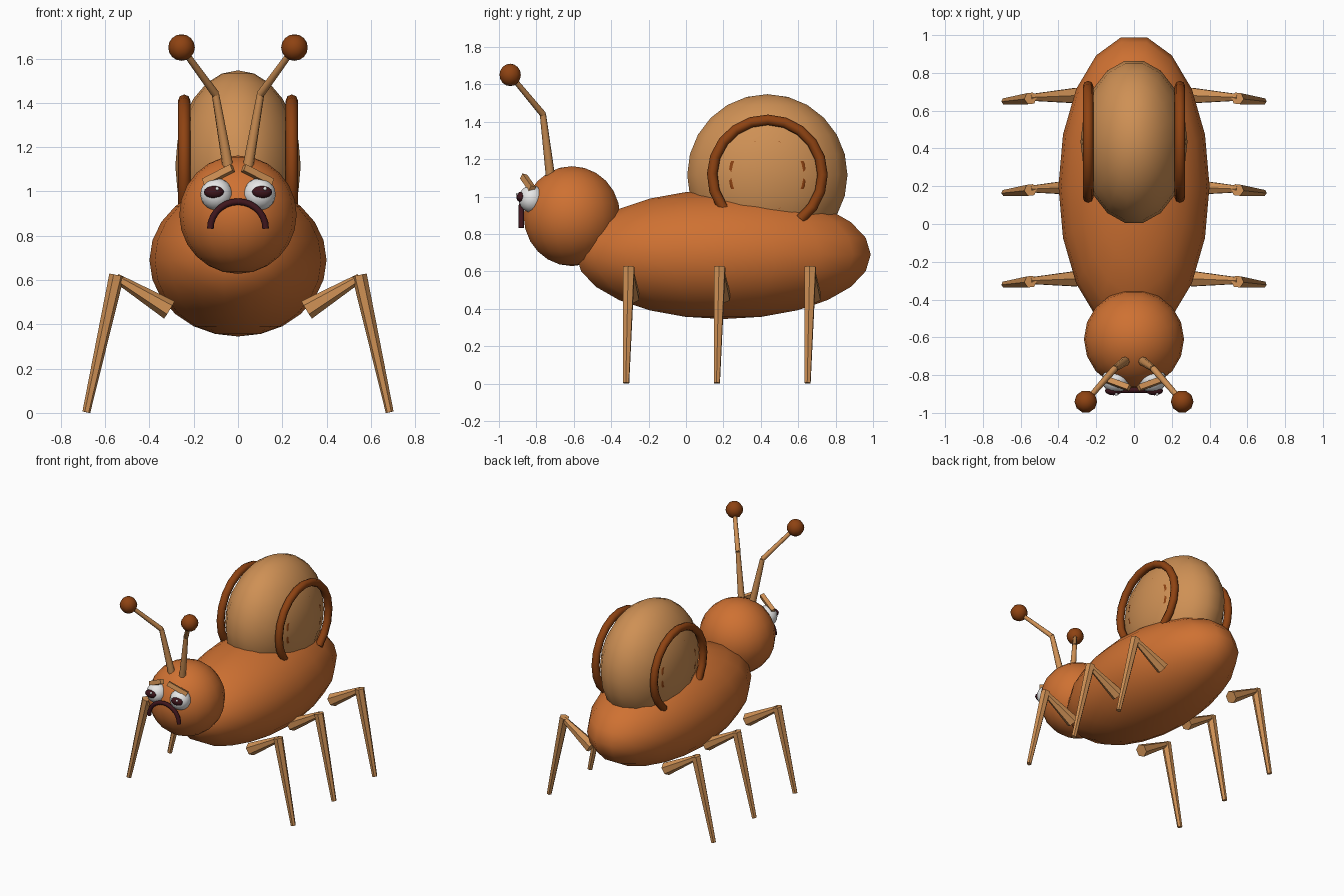
import bpy, math
from mathutils import Vector

if "Cube" in bpy.data.objects:
    bpy.data.objects.remove(bpy.data.objects["Cube"])


def material(name, rgb):
    m = bpy.data.materials.new(name)
    m.diffuse_color = (*rgb, 1)
    m.use_nodes = True
    m.node_tree.nodes["Principled BSDF"].inputs["Base Color"].default_value = m.diffuse_color
    return m


ORANGE = material("orange skin", (0.62, 0.165, 0.032))
TAN = material("tan", (0.62, 0.28, 0.09))
BROWN = material("brown", (0.27, 0.055, 0.006))
MAROON = material("dark maroon", (0.05, 0.008, 0.012))
WHITE = material("white", (0.8, 0.8, 0.8))


def finish(name, mat, smooth=True, angle=40):
    o = bpy.context.object
    o.name = name
    o.data.materials.append(mat)
    if smooth:
        bpy.ops.object.shade_smooth_by_angle(angle=math.radians(angle))
    return o


def ball(name, loc, size, mat, seg=18, rings=12):
    bpy.ops.mesh.primitive_uv_sphere_add(segments=seg, ring_count=rings, radius=1, location=loc)
    o = bpy.context.object
    o.rotation_euler.z = math.pi / 2 if seg % 4 else 0
    # a vertex column always faces the front and back
    if seg % 4:
        o.scale = (size[1], size[0], size[2])
    else:
        o.scale = size
    bpy.ops.object.transform_apply(location=False)
    return finish(name, mat, angle=60)


def limb(name, a, b, r1, r2, mat, sides=6):
    a, b = Vector(a), Vector(b)
    bpy.ops.mesh.primitive_cone_add(vertices=sides, radius1=r1, radius2=r2,
                                    depth=(b - a).length, location=(a + b) / 2)
    bpy.context.object.rotation_euler = (b - a).to_track_quat('Z', 'Y').to_euler()
    return finish(name, mat, sides > 6, 50)


def arc_tube(name, point, a0, a1, steps, r, mat, cyclic=False):
    """Round tube swept through point(angle) between two angles in degrees."""
    cu = bpy.data.curves.new(name, 'CURVE')
    cu.dimensions = '3D'
    cu.bevel_depth, cu.bevel_resolution = r, 2
    cu.use_fill_caps = True
    sp = cu.splines.new('POLY')
    sp.points.add(steps - 1)
    sp.use_cyclic_u = cyclic
    div = steps if cyclic else steps - 1
    for i, p in enumerate(sp.points):
        p.co = (*point(math.radians(a0 + (a1 - a0) * i / div)), 1)
    o = bpy.data.objects.new(name, cu)
    bpy.context.collection.objects.link(o)
    bpy.ops.object.select_all(action='DESELECT')
    o.select_set(True)
    bpy.context.view_layer.objects.active = o
    bpy.ops.object.convert(target='MESH')
    return finish(name, mat, angle=50)


# Body, head and shell
ball("body", (0, 0.2, 0.69), (0.4, 0.8, 0.345), ORANGE)
ball("head", (0, -0.61, 0.895), (0.265, 0.262, 0.267), ORANGE)
ball("shell", (0, 0.435, 1.115), (0.283, 0.435, 0.432), TAN)

# Mouth: downturned arc
arc_tube("mouth", lambda t: (0.125 * math.cos(t), -0.88, 0.832 + 0.122 * math.sin(t)),
         0, 180, 15, 0.015, MAROON)

for s, side in ((-1, "left"), (1, "right")):
    # Shell rings: open outer ring and a nearly sunken inner ring
    arc_tube("outer_ring_" + side,
             lambda t: (s * 0.243, 0.435 + 0.295 * math.cos(t), 1.115 + 0.295 * math.sin(t)),
             -53, 232, 17, 0.028, BROWN)
    arc_tube("inner_ring_" + side,
             lambda t: (s * 0.228, 0.435 + 0.195 * math.cos(t), 1.115 + 0.19 * math.sin(t)),
             0, 360, 20, 0.02, BROWN, True)

    # Antenna: two segments and a tip
    base, kink, tip = ((s * 0.045, -0.725, 1.11), (s * 0.102, -0.765, 1.44),
                       (s * 0.255, -0.94, 1.65))
    limb("antenna_lower_" + side, base, kink, 0.025, 0.017, TAN, 8)
    limb("antenna_upper_" + side, kink, tip, 0.018, 0.014, TAN, 8)
    ball("antenna_tip_" + side, tip, (0.06, 0.06, 0.06), BROWN, 10, 8)

    # Eye, pupil, glint and sloping brow
    ball("eye_" + side, (s * 0.097, -0.825, 0.987), (0.073, 0.07, 0.073), WHITE, 16, 10)
    ball("pupil_" + side, (s * 0.108, -0.882, 0.997), (0.046, 0.025, 0.028), MAROON, 12, 8)
    ball("glint_" + side, (s * 0.108 + 0.014, -0.9, 1.012), (0.009, 0.009, 0.008), WHITE, 8, 6)
    bpy.ops.mesh.primitive_cube_add(size=1, location=(s * 0.088, -0.845, 1.073))
    brow = bpy.context.object
    brow.scale = (0.15, 0.03, 0.032)
    brow.rotation_euler = (math.radians(-15), s * math.radians(26), s * math.radians(20))
    finish("brow_" + side, TAN, False)

    # Legs: thick hip narrowing to the knee, then a tapering shin
    for y, place in ((-0.305, "front"), (0.18, "middle"), (0.665, "back")):
        hip = (s * 0.31, y + 0.015, 0.465)
        knee = (s * 0.55, y + 0.005, 0.61)
        foot = (s * 0.685, y - 0.015, 0.003)
        limb(f"{place}_thigh_{side}", hip, knee, 0.046, 0.02, TAN)
        limb(f"{place}_shin_{side}", (s * 0.548, y, 0.622), foot, 0.034, 0.018, TAN)
